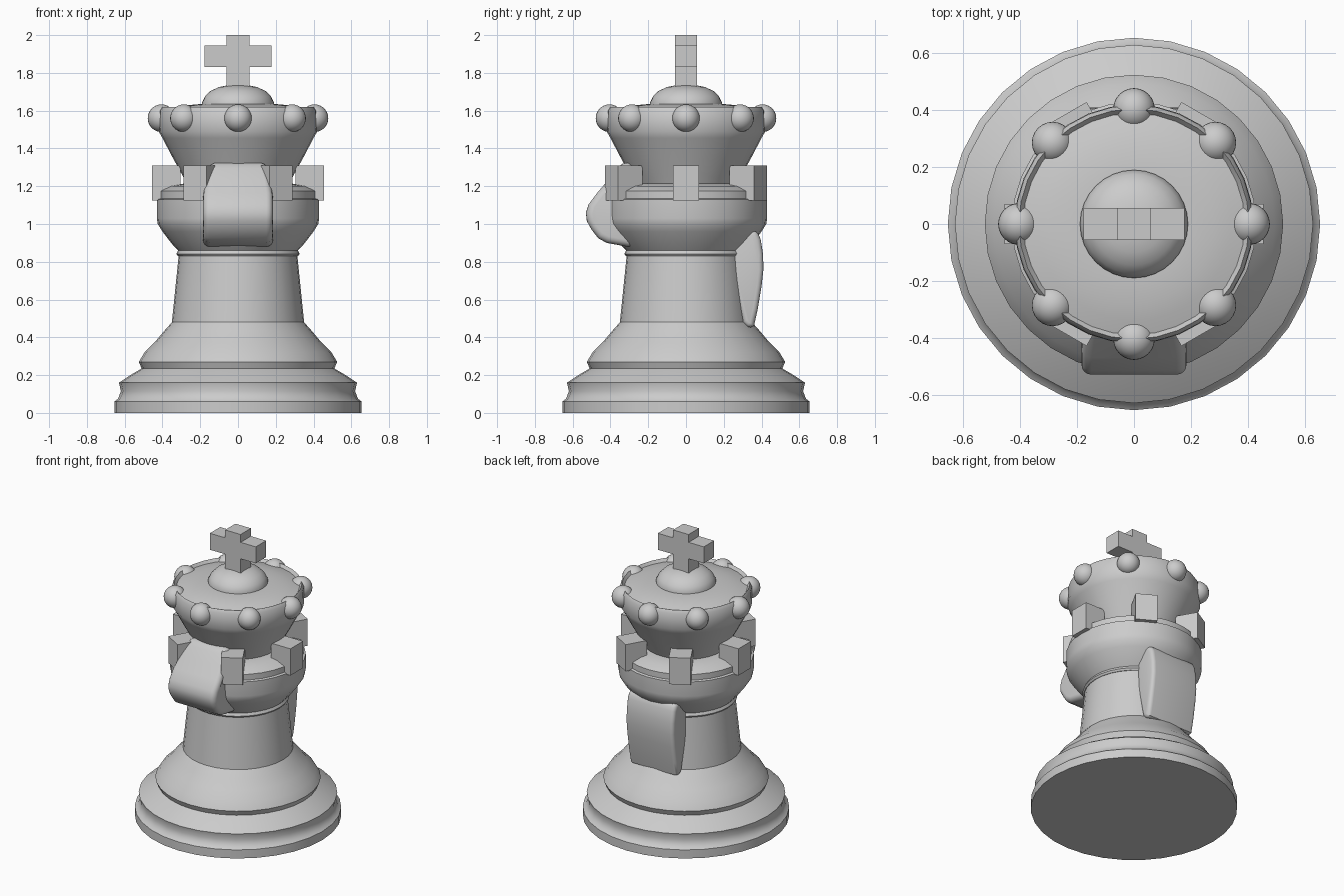
import bpy, bmesh
from math import radians, cos, sin, pi
from mathutils import Matrix, Vector

if "Cube" in bpy.data.objects:
    bpy.data.objects.remove(bpy.data.objects["Cube"], do_unlink=True)

grey = bpy.data.materials.new("light_grey")
grey.use_nodes = True
grey.diffuse_color = (0.6, 0.6, 0.6, 1)
grey.node_tree.nodes["Principled BSDF"].inputs["Base Color"].default_value = (0.6, 0.6, 0.6, 1)


def finish(name, bm, smooth=None):
    bmesh.ops.recalc_face_normals(bm, faces=bm.faces)
    mesh = bpy.data.meshes.new(name)
    bm.to_mesh(mesh)
    bm.free()
    mesh.materials.append(grey)
    obj = bpy.data.objects.new(name, mesh)
    bpy.context.collection.objects.link(obj)
    bpy.ops.object.select_all(action="DESELECT")
    obj.select_set(True)
    bpy.context.view_layer.objects.active = obj
    if smooth:
        bpy.ops.object.shade_smooth_by_angle(angle=radians(smooth))
    return obj


def lathe(name, profile, steps=32, smooth=35):
    """Spin (radius, height) points round the z axis."""
    bm = bmesh.new()
    verts = [bm.verts.new((r, 0, z)) for r, z in profile]
    edges = [bm.edges.new(pair) for pair in zip(verts, verts[1:])]
    bmesh.ops.spin(bm, geom=verts + edges, axis=(0, 0, 1), cent=(0, 0, 0),
                   angle=2 * pi, steps=steps)
    bmesh.ops.remove_doubles(bm, verts=bm.verts, dist=0.0005)
    return finish(name, bm, smooth)


def ball(name, centre, radius):
    bm = bmesh.new()
    bmesh.ops.create_uvsphere(bm, u_segments=24, v_segments=16, radius=radius,
                              matrix=Matrix.Translation(centre))
    return finish(name, bm, 60)


def slab(name, outline, half_width, bevel):
    """Extrude a (y, z) outline across x, with rounded ends."""
    bm = bmesh.new()
    face = bm.faces.new([bm.verts.new((-half_width(z), y, z)) for y, z in outline])
    new = bmesh.ops.extrude_face_region(bm, geom=[face])["geom"]
    for v in new:
        if isinstance(v, bmesh.types.BMVert):
            v.co.x = -v.co.x
    obj = finish(name, bm)
    mod = obj.modifiers.new("rounded", "BEVEL")
    mod.width, mod.segments = bevel, 4
    mod.limit_method, mod.angle_limit = "ANGLE", radians(55)
    bpy.ops.object.modifier_apply(modifier=mod.name)
    bpy.ops.object.shade_smooth_by_angle(angle=radians(40))
    return obj


# Turned body
lathe("base", [(0, 0), (0.655, 0), (0.655, 0.06), (0.635, 0.075), (0.62, 0.115),
               (0.63, 0.16), (0.57, 0.2), (0.51, 0.235), (0.525, 0.27),
               (0.495, 0.32), (0.44, 0.375), (0.39, 0.435), (0.35, 0.48), (0, 0.48)])
lathe("stem", [(0, 0.47), (0.35, 0.48), (0.314, 0.835), (0, 0.835)])
lathe("collar", [(0, 0.83), (0.318, 0.83), (0.327, 0.842), (0.318, 0.86), (0.35, 0.895),
                 (0.4, 0.96), (0.425, 1.0), (0.43, 1.03), (0.43, 1.13), (0.415, 1.135),
                 (0.415, 1.175), (0.36, 1.2), (0.28, 1.215), (0, 1.215)])
lathe("crown", [(0, 1.2), (0.265, 1.2), (0.29, 1.25), (0.345, 1.35), (0.4, 1.455),
                (0.42, 1.49), (0.418, 1.6), (0.405, 1.62), (0.39, 1.6), (0.34, 1.615),
                (0.28, 1.628), (0.2, 1.635), (0, 1.635)])
lathe("crown_dome", [(0, 1.62), (0.19, 1.62), (0.19, 1.645), (0.175, 1.675),
                     (0.145, 1.705), (0.1, 1.725), (0.05, 1.735), (0, 1.737)])
ball("finial_bead", (0, 0, 1.685), 0.07)

# Beads round the crown rim
for i in range(8):
    a = i * pi / 4
    ball(f"crown_bead_{i + 1}", (0.405 * cos(a), 0.405 * sin(a), 1.56), 0.073)

# Battlement blocks round the collar
for i in range(6):
    bm = bmesh.new()
    place = (Matrix.Rotation(i * pi / 3, 4, "Z") @ Matrix.Translation((0.38, 0, 1.217))
             @ Matrix.Diagonal((0.15, 0.14, 0.187, 1)))
    bmesh.ops.create_cube(bm, size=1, matrix=place)
    finish(f"battlement_{i + 1}", bm)

# Cross on top, extruded from its outline
half = [(0.06, 1.72), (0.06, 1.83), (0.178, 1.83), (0.178, 1.945), (0.06, 1.945), (0.06, 2.0)]
bm = bmesh.new()
outline = half + [(-x, z) for x, z in reversed(half)]
face = bm.faces.new([bm.verts.new((x, -0.057, z)) for x, z in outline])
new = bmesh.ops.extrude_face_region(bm, geom=[face])["geom"]
bmesh.ops.translate(bm, vec=Vector((0, 0.114, 0)),
                    verts=[v for v in new if isinstance(v, bmesh.types.BMVert)])
finish("cross", bm)

# Bulging front piece, narrower at its top
slab("front_snout", [(-0.25, 1.3), (-0.32, 1.335), (-0.365, 1.295), (-0.41, 1.235),
                     (-0.47, 1.165), (-0.515, 1.105), (-0.53, 1.06), (-0.525, 1.015),
                     (-0.5, 0.97), (-0.465, 0.925), (-0.42, 0.9), (-0.31, 0.88),
                     (-0.25, 0.88)],
     lambda z: 0.185 - 0.3 * max(0, z - 1.2), 0.035)

# Curved plate on the back
slab("back_plate", [(0.25, 0.94), (0.345, 0.965), (0.375, 0.965), (0.395, 0.92),
                    (0.408, 0.84), (0.41, 0.76), (0.4, 0.67), (0.38, 0.55),
                    (0.36, 0.46), (0.33, 0.445), (0.3, 0.48), (0.25, 0.7)],
     lambda z: 0.185, 0.025)
